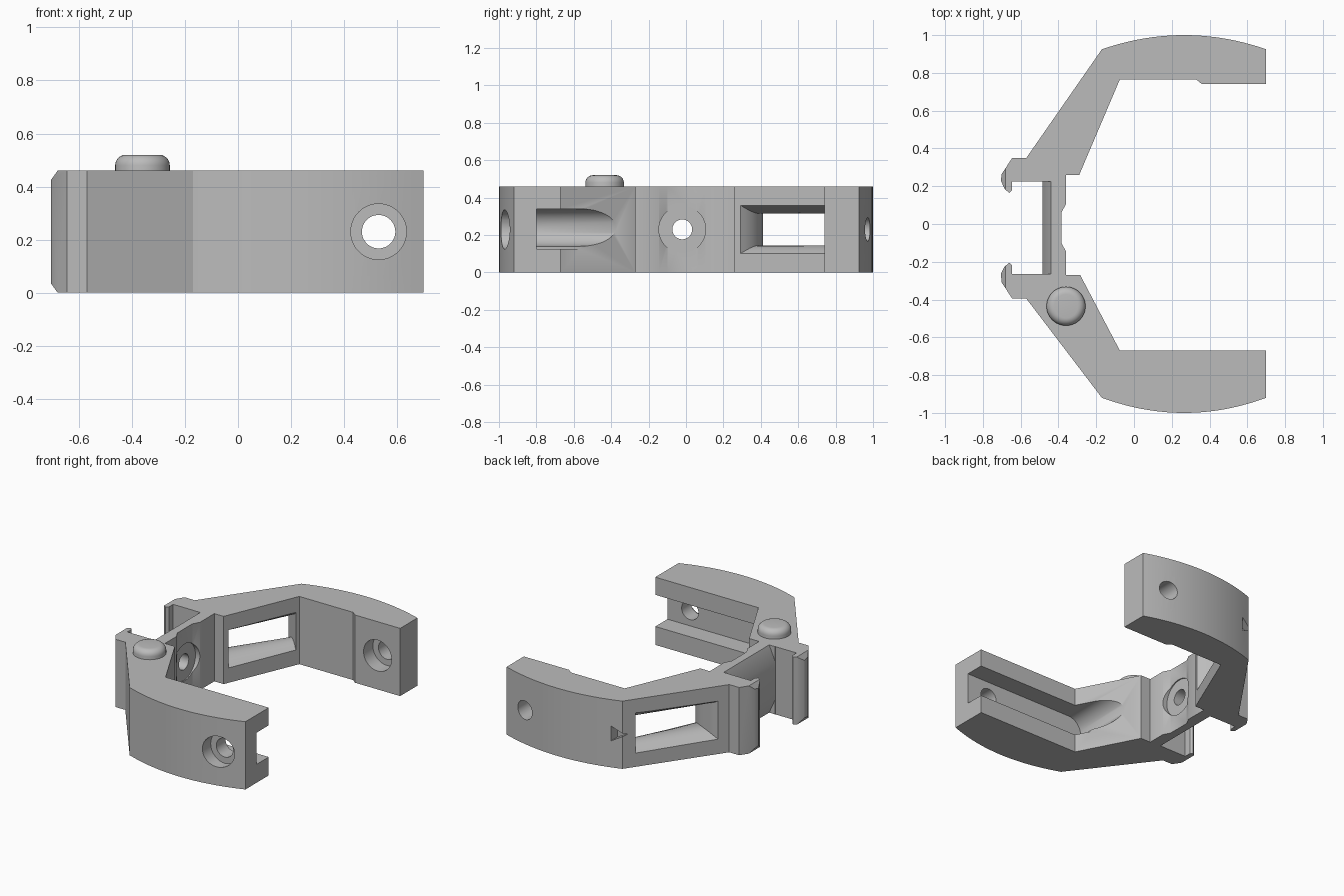
import bpy, bmesh, math
from mathutils import Vector, Matrix

if "Cube" in bpy.data.objects:
    bpy.data.objects.remove(bpy.data.objects["Cube"])

H = 0.46          # bracket height
MID = H / 2

grey = bpy.data.materials.new("plain_grey")
grey.use_nodes = True
grey.diffuse_color = (0.5, 0.5, 0.5, 1)
grey.node_tree.nodes["Principled BSDF"].inputs["Base Color"].default_value = (0.5, 0.5, 0.5, 1)


def finish(name, bm):
    bmesh.ops.recalc_face_normals(bm, faces=bm.faces)
    mesh = bpy.data.meshes.new(name)
    bm.to_mesh(mesh)
    bm.free()
    mesh.materials.append(grey)
    ob = bpy.data.objects.new(name, mesh)
    bpy.context.collection.objects.link(ob)
    return ob


def loft(name, sections):
    """Closed solid through a list of equal-length point rings."""
    bm = bmesh.new()
    rings = [[bm.verts.new(p) for p in s] for s in sections]
    n = len(rings[0])
    for a, b in zip(rings, rings[1:]):
        for i in range(n):
            j = (i + 1) % n
            bm.faces.new((a[i], a[j], b[j], b[i]))
    bm.faces.new(rings[0])
    bm.faces.new(rings[-1])
    return finish(name, bm)


def prism_y(name, profile_xz, y0, y1):
    return loft(name, [[(x, y, z) for x, z in profile_xz] for y in (y0, y1)])


def rod(name, start, end, radius, sides=48):
    a, b = Vector(start), Vector(end)
    bm = bmesh.new()
    turn = (b - a).to_track_quat("Z", "Y").to_matrix().to_4x4()
    bmesh.ops.create_cone(bm, cap_ends=True, segments=sides, radius1=radius, radius2=radius,
                          depth=(b - a).length, matrix=Matrix.Translation((a + b) / 2) @ turn)
    return finish(name, bm)


def box(name, lo, hi):
    (x0, y0, z0), (x1, y1, z1) = lo, hi
    return prism_y(name, [(x0, z0), (x1, z0), (x1, z1), (x0, z1)], y0, y1)


def cut(target, cutter):
    cutter.hide_render = True
    mod = target.modifiers.new("cut", "BOOLEAN")
    mod.operation, mod.solver, mod.object = "DIFFERENCE", "EXACT", cutter
    bpy.context.view_layer.objects.active = target
    bpy.ops.object.modifier_apply(modifier=mod.name)
    bpy.data.objects.remove(cutter)


def bulge(x0, x1, edge, peak, steps=20):
    """Shallow outer arc of an arm."""
    for i in range(steps + 1):
        t = i / steps
        yield (x0 + (x1 - x0) * t, edge + (peak - edge) * (1 - (2 * t - 1) ** 2))


# Plan outline of the bracket, extruded upward
back_clip = [(-0.57, 0.35), (-0.645, 0.35), (-0.7, 0.265), (-0.705, 0.23), (-0.685, 0.185),
             (-0.66, 0.165), (-0.645, 0.18), (-0.645, 0.225), (-0.485, 0.225)]
front_clip = [(-0.485, -0.265), (-0.645, -0.265), (-0.645, -0.22), (-0.66, -0.205), (-0.685, -0.225),
              (-0.705, -0.265), (-0.7, -0.31), (-0.645, -0.395), (-0.57, -0.395)]
front_arm = list(bulge(-0.17, 0.7, -0.92, -1.0)) + [(0.7, -0.67), (-0.075, -0.67), (-0.285, -0.27)]
plate = [(-0.36, -0.27), (-0.36, -0.145), (-0.385, -0.1), (-0.385, 0.06), (-0.36, 0.105), (-0.36, 0.26)]
back_arm = [(-0.29, 0.26), (-0.075, 0.765), (0.33, 0.765), (0.36, 0.74), (0.7, 0.74)]
back_arm += reversed(list(bulge(-0.17, 0.7, 0.925, 1.0)))
outline = back_clip + front_clip + front_arm + plate + back_arm
bracket = loft("bracket", [[(x, y, z) for x, y in outline] for z in (0, H)])

# Flared window through the back diagonal arm
inner = Vector((-0.275, 0.29)), Vector((-0.083, 0.74))
outer = Vector((-0.53, 0.41)), Vector((-0.215, 0.85))
rings = []
for i in range(13):
    t = -0.1 + 1.2 * i / 12
    flare = abs(2 * t - 1) ** 2
    near, far = inner[0].lerp(outer[0], t), inner[1].lerp(outer[1], t)
    near = near + Vector((0.015, 0.04)) * (1 - min(flare, 1))
    half = 0.085 + 0.045 * flare
    rings.append([(p.x, p.y, MID + s * half) for p, s in ((near, -1), (far, -1), (far, 1), (near, 1))])
cut(bracket, loft("window_cutter", rings))

# Channel inside the front arm, running out into the diagonal
cut(bracket, box("channel_cutter", (-0.13, -0.8, 0.125), (0.8, -0.5, 0.34)))
cut(bracket, rod("runout_cutter", (-0.13, -0.8, 0.24), (-0.13, -0.2, 0.24), 0.1))

# Screw holes and counterbores in both arms and the centre plate
cut(bracket, rod("arm_hole", (0.53, -1.2, MID), (0.53, 1.2, MID), 0.063))
cut(bracket, rod("front_bore", (0.53, -1.2, MID), (0.53, -0.9, MID), 0.105))
cut(bracket, rod("back_bore", (0.53, 0.6, MID), (0.53, 0.84, MID), 0.105))
cut(bracket, rod("plate_hole", (-0.6, -0.02, MID), (-0.3, -0.02, MID), 0.053))
cut(bracket, rod("plate_bore", (-0.393, -0.02, MID), (-0.3, -0.02, MID), 0.125))

# Small triangular notch on the outside of the back arm
cut(bracket, loft("notch_cutter", [[(-0.1, y, MID - 0.05), (-0.1, y, MID + 0.05), (-0.19, y, MID)]
                                   for y in (0.88, 1.1)]))

# Chamfers on the plate's outer side and on the clip tips, top and bottom
for up in (False, True):
    def flip(z):
        return H - z if up else z
    cut(bracket, prism_y("plate_chamfer", [(x, flip(z)) for x, z in
        ((-0.5, -0.02), (-0.435, -0.02), (-0.44, 0), (-0.485, 0.1), (-0.5, 0.1))], -0.264, 0.224))
    cut(bracket, prism_y("clip_chamfer", [(x, flip(z)) for x, z in
        ((-0.8, -0.02), (-0.67, -0.02), (-0.68, 0), (-0.705, 0.035), (-0.8, 0.17))], -0.5, 0.5))

# Rounded button on the front diagonal
bm = bmesh.new()
bmesh.ops.create_cone(bm, cap_ends=True, segments=48, radius1=0.103, radius2=0.103, depth=0.12,
                      matrix=Matrix.Translation((-0.36, -0.435, 0.46)))
rim = [e for e in bm.edges if all(v.co.z > 0.5 for v in e.verts)]
bmesh.ops.bevel(bm, geom=rim, offset=0.04, segments=6, profile=0.5, affect="EDGES")
button = finish("button", bm)

# Smooth curves, keep edges crisp
for ob in (bracket, button):
    bpy.ops.object.select_all(action="DESELECT")
    ob.select_set(True)
    bpy.context.view_layer.objects.active = ob
    bpy.ops.object.shade_smooth_by_angle(angle=math.radians(30))
